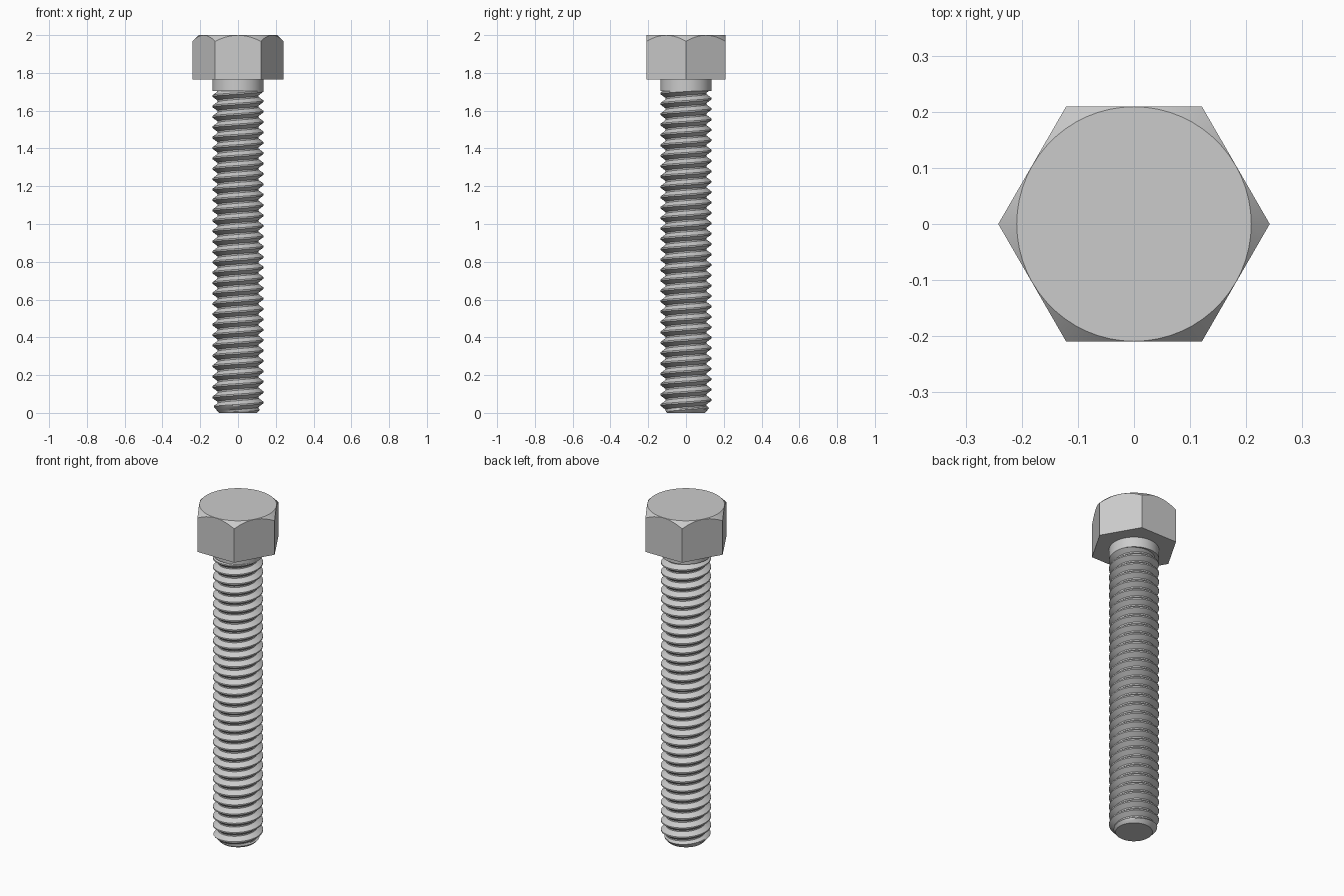
import bpy, bmesh
from math import cos, sin, pi, radians

if "Cube" in bpy.data.objects:
    bpy.data.objects.remove(bpy.data.objects["Cube"])

N = 60                                  # angular steps
MAJOR, MINOR, PITCH = 0.135, 0.108, 0.055
THREAD_TOP, HEAD_Z, TOP = 1.705, 1.765, 2.0
APOTHEM, TOP_R = 0.2095, 0.209


def sweep(name, column):
    """Skin a full turn of (radius, z) columns; column(j) gives step j of N."""
    bm = bmesh.new()
    prev = None
    for j in range(N + 1):
        a = 2 * pi * j / N
        cur = [bm.verts.new((r * cos(a), r * sin(a), z)) for r, z in column(j)]
        if prev:
            for i in range(len(cur) - 1):
                bm.faces.new((prev[i], cur[i], cur[i + 1], prev[i + 1]))
        prev = cur
    bmesh.ops.remove_doubles(bm, verts=bm.verts, dist=1e-5)
    bmesh.ops.recalc_face_normals(bm, faces=bm.faces)
    mesh = bpy.data.meshes.new(name)
    bm.to_mesh(mesh)
    bm.free()
    ob = bpy.data.objects.new(name, mesh)
    bpy.context.collection.objects.link(ob)
    bpy.context.view_layer.objects.active = ob
    ob.select_set(True)
    bpy.ops.object.shade_smooth_by_angle(angle=radians(30))
    ob.select_set(False)
    return ob


def thread_radius(phase):
    """V groove with a narrow flat crest and root; crest centred on phase 0."""
    d = abs((phase + 0.5) % 1 - 0.5)    # 0 at crest, 0.5 at root
    t = min(max((d - 0.07) / 0.36, 0), 1)
    return MAJOR + (MINOR - MAJOR) * t


# Threaded shank: right-hand helix, chamfered tip, plain neck
def shank_column(j):
    pts = [(0, 0)]
    stops = (0, 0.07, 0.19, 0.31, 0.43, 0.57, 0.69, 0.81, 0.93)
    for k in range(-2, int(THREAD_TOP / PITCH) + 3):
        for s in stops:
            z = min(max((k + s + j / N) * PITCH, 0), THREAD_TOP)
            r = thread_radius(z / PITCH - j / N)
            pts.append((min(r, 0.10 + 0.9 * z), z))
    return pts + [(MAJOR, THREAD_TOP), (MAJOR, HEAD_Z + 0.01)]


# Hex head: corners on the x axis, conical chamfer meeting a round top
def head_column(j):
    a = (2 * pi * j / N) % (pi / 3) - pi / 6
    r = APOTHEM / cos(a)
    return [(0, HEAD_Z), (r, HEAD_Z), (r, TOP - (r - TOP_R)), (TOP_R, TOP), (0, TOP)]


sweep("threaded_shank", shank_column)
sweep("hex_head", head_column)
